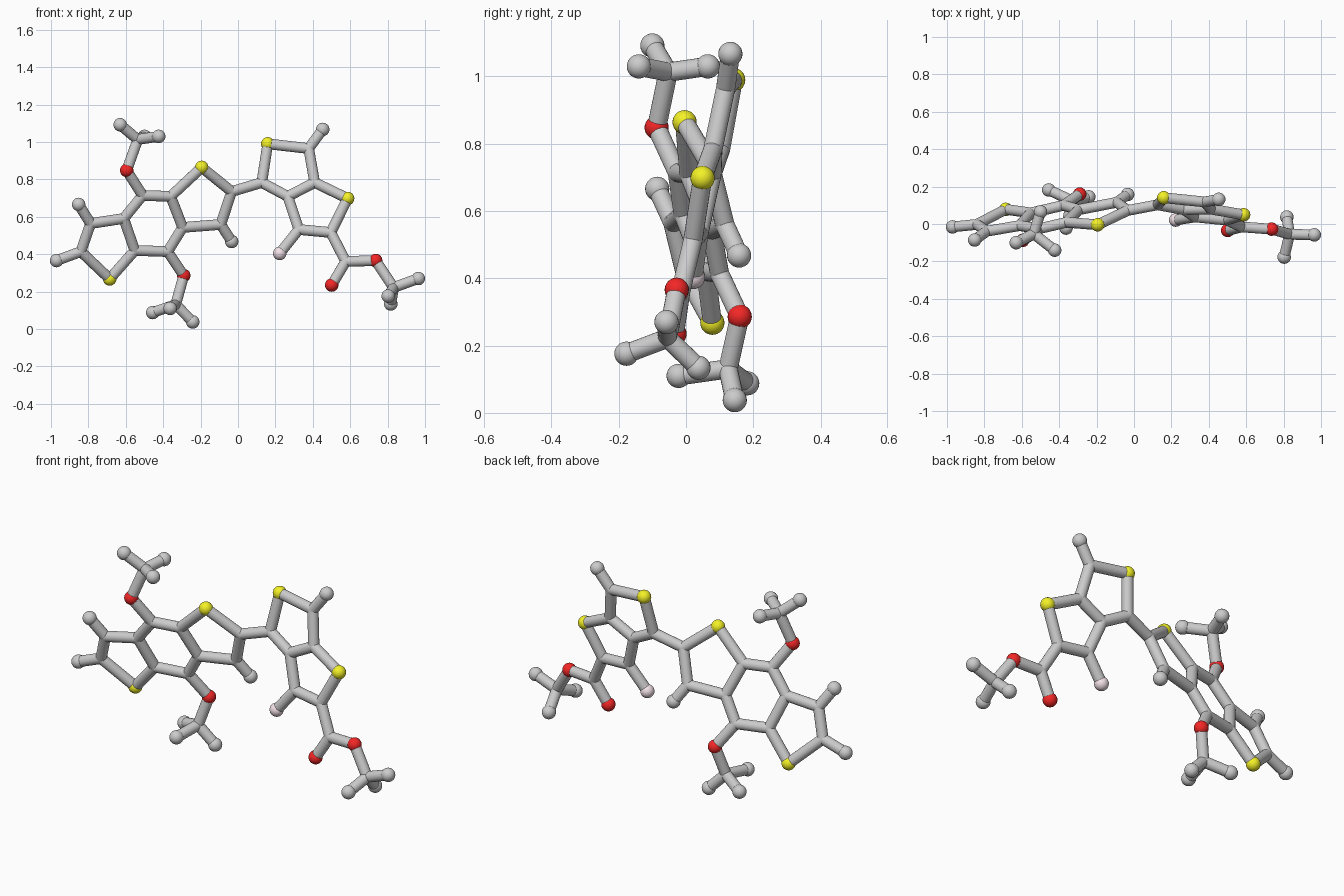
import bpy
from mathutils import Vector

if "Cube" in bpy.data.objects:
    bpy.data.objects.remove(bpy.data.objects["Cube"])

STICK, BALL = 0.0285, 0.036


def material(name, rgb):
    m = bpy.data.materials.new(name)
    m.diffuse_color = (*rgb, 1)
    m.use_nodes = True
    m.node_tree.nodes["Principled BSDF"].inputs["Base Color"].default_value = m.diffuse_color
    return m


COLOURS = {"S": material("yellow", (0.9, 0.88, 0.02)),
           "O": material("red", (0.9, 0.02, 0.02)),
           "F": material("pink", (0.9, 0.76, 0.8))}
KINDS = {"S": "sulfur_ball", "O": "oxygen_ball", "F": "pink_ball",
         "H": "end_ball", "C": "joint_ball"}


def ball(key, p):
    r = STICK if key[0] == "C" else BALL
    bpy.ops.mesh.primitive_uv_sphere_add(segments=24, ring_count=14, radius=r, location=p)
    ob = bpy.context.object
    ob.name = KINDS[key[0]]
    bpy.ops.object.shade_smooth()
    if key[0] in COLOURS:
        ob.data.materials.append(COLOURS[key[0]])


def stick(a, b):
    d = b - a
    bpy.ops.mesh.primitive_cylinder_add(vertices=20, radius=STICK, depth=d.length,
                                        location=(a + b) / 2)
    ob = bpy.context.object
    ob.name = "bond_stick"
    ob.rotation_euler = d.to_track_quat("Z", "Y").to_euler()
    bpy.ops.object.shade_smooth_by_angle()


# Left fused rings: (x, z), lying in one tilted plane
left = {"H1": (-.852, .666), "H2": (-.97, .366), "C1": (-.788, .564), "C2": (-.84, .414),
        "S1": (-.686, .268), "C3": (-.552, .42), "C4": (-.611, .591), "C5": (-.51, .714),
        "C6": (-.36, .709), "C7": (-.296, .543), "C8": (-.376, .414), "O1": (-.595, .848),
        "O2": (-.29, .286), "S2": (-.194, .864), "C9": (-.034, .735), "C10": (-.092, .559),
        "H3": (-.034, .468)}

# Right fused rings and their side group, in a second plane
right = {"C11": (.127, .783), "S3": (.159, .99), "H4": (.453, 1.067), "C12": (.378, .965),
         "C13": (.41, .783), "C14": (.266, .709), "S4": (.586, .698), "C15": (.496, .516),
         "C16": (.325, .532), "F1": (.223, .404), "C17": (.576, .361), "O3": (.501, .235),
         "O4": (.736, .366)}

# Three-pronged end groups: (x, y, z)
ends = {"C20": (-.536, -.053, 1.013), "H20": (-.63, -.1, 1.092),
        "H21": (-.424, -.14, 1.03), "H22": (-.5, .065, 1.03),
        "C30": (-.333, .125, .131), "H30": (-.456, .182, .088),
        "H31": (-.242, .145, .038), "H32": (-.363, -.022, .11),
        "C40": (.832, -.055, .222), "H40": (.964, -.058, .27),
        "H41": (.803, -.177, .176), "H42": (.817, .037, .134)}

atoms = {k: Vector((x, .315 + .22 * x - .32 * z, z)) for k, (x, z) in left.items()}
atoms.update({k: Vector((x, -.04 - .08 * x + .195 * z, z)) for k, (x, z) in right.items()})
atoms.update({k: Vector(p) for k, p in ends.items()})

# Chains of joined points, each drawn as a run of sticks
chains = """H1 C1 C2 S1 C3 C4 C1
C4 C5 C6 C7 C8 C3
C6 S2 C9 C10 C7
H2 C2
H3 C10
C9 C11 S3 C12 C13 C14 C11
C13 S4 C15 C16 C14
H4 C12
F1 C16
C15 C17 O4 C40 H40
C17 O3
H41 C40 H42
C5 O1 C20 H20
H21 C20 H22
C8 O2 C30 H30
H31 C30 H32"""

for key, p in atoms.items():
    ball(key, p)
for line in chains.splitlines():
    run = line.split()
    for a, b in zip(run, run[1:]):
        stick(atoms[a], atoms[b])
